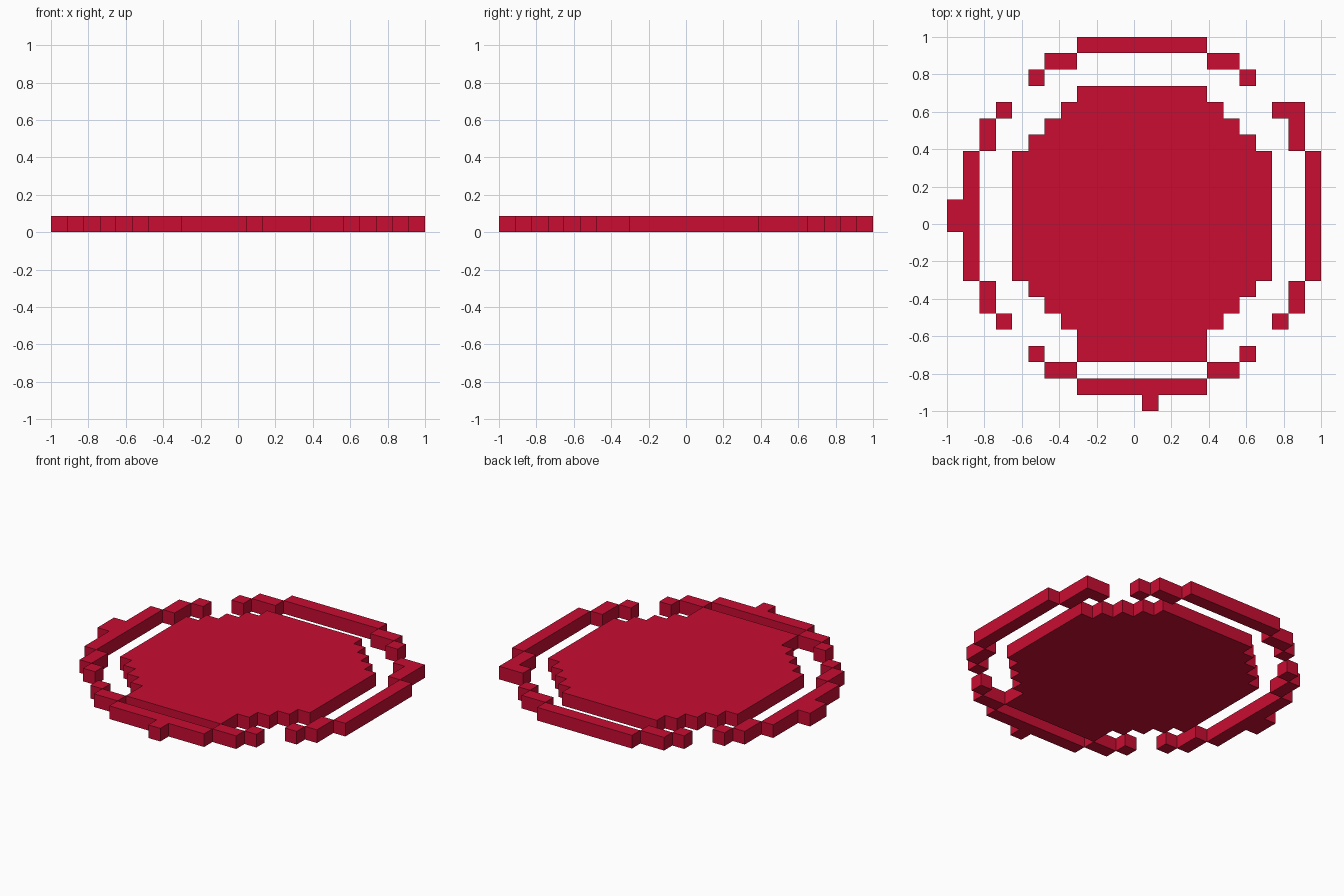
import bpy, bmesh

if "Cube" in bpy.data.objects:
    bpy.data.objects.remove(bpy.data.objects["Cube"])

U = 2 / 23  # one square of the 23 x 23 grid

red = bpy.data.materials.new("crimson red")
red.diffuse_color = (0.58, 0.004, 0.032, 1)
red.use_nodes = True
red.node_tree.nodes["Principled BSDF"].inputs["Base Color"].default_value = red.diffuse_color


def slab(name, rects):
    """One-unit-thick plate from grid rectangles (x0, x1, y0, y1), without inner walls."""
    cells = {(x, y) for x0, x1, y0, y1 in rects
             for x in range(x0, x1) for y in range(y0, y1)}
    bm = bmesh.new()
    verts = {}

    def v(x, y, z):
        if (x, y, z) not in verts:
            verts[x, y, z] = bm.verts.new((x * U - 1, y * U - 1, z * U))
        return verts[x, y, z]

    for x, y in sorted(cells):
        ring = [(x, y), (x + 1, y), (x + 1, y + 1), (x, y + 1)]
        bm.faces.new([v(*p, 1) for p in ring])
        bm.faces.new([v(*p, 0) for p in reversed(ring)])
        for i, (dx, dy) in enumerate([(0, -1), (1, 0), (0, 1), (-1, 0)]):
            if (x + dx, y + dy) not in cells:
                a, b = ring[i], ring[(i + 1) % 4]
                bm.faces.new([v(*a, 0), v(*b, 0), v(*b, 1), v(*a, 1)])
    # merge the flat squares into clean faces
    bmesh.ops.dissolve_limit(bm, angle_limit=0.01, verts=bm.verts[:], edges=bm.edges[:])
    me = bpy.data.meshes.new(name)
    bm.to_mesh(me)
    bm.free()
    me.materials.append(red)
    ob = bpy.data.objects.new(name, me)
    bpy.context.collection.objects.link(ob)


# Stepped round plate in the middle
slab("center_disc", [
    (8, 16, 3, 20), (7, 17, 5, 19), (6, 18, 6, 18), (5, 19, 7, 17), (4, 20, 8, 16)])

# Broken outer ring, one arc per side
slab("back_arc", [
    (8, 16, 22, 23), (6, 8, 21, 22), (16, 18, 21, 22), (5, 6, 20, 21), (18, 19, 20, 21)])
slab("front_arc", [
    (8, 16, 1, 2), (6, 8, 2, 3), (16, 18, 2, 3), (5, 6, 3, 4), (18, 19, 3, 4),
    (12, 13, 0, 1)])
slab("left_arc", [
    (1, 2, 8, 16), (2, 3, 16, 18), (2, 3, 6, 8), (3, 4, 18, 19), (3, 4, 5, 6),
    (0, 1, 11, 13)])
slab("right_arc", [
    (22, 23, 8, 16), (21, 22, 16, 19), (21, 22, 6, 8), (20, 21, 18, 19), (20, 21, 5, 6)])
